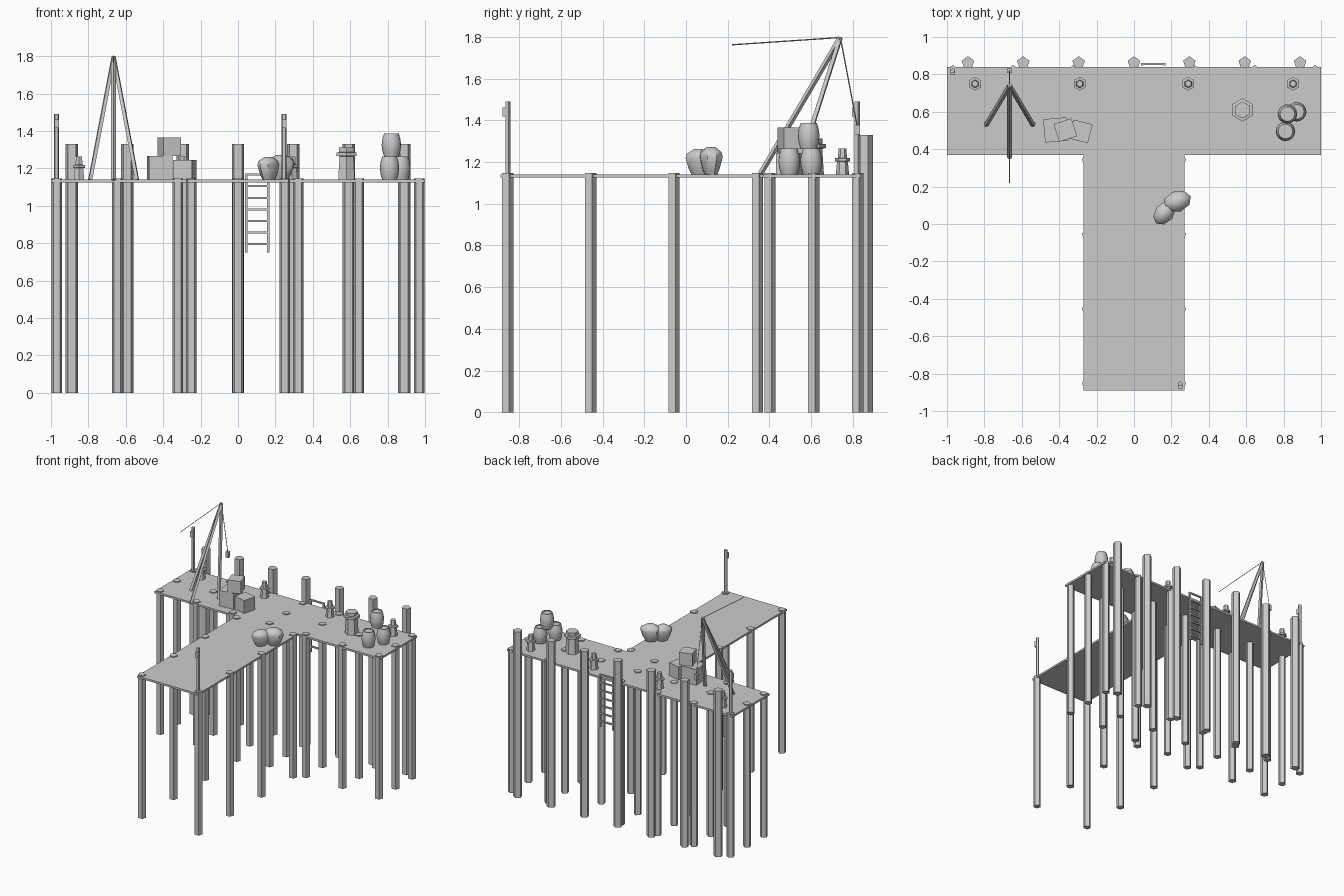
import bpy, bmesh, math
from mathutils import Vector, Matrix

cube = bpy.data.objects.get("Cube")
if cube:
    bpy.data.objects.remove(cube, do_unlink=True)

grey = bpy.data.materials.new("weathered_grey")
grey.use_nodes = True
colour = (0.6, 0.6, 0.6, 1)
grey.diffuse_color = colour
grey.node_tree.nodes["Principled BSDF"].inputs["Base Color"].default_value = colour

DECK = 1.14


def finish(name, bm, smooth=False):
    bmesh.ops.recalc_face_normals(bm, faces=bm.faces)
    mesh = bpy.data.meshes.new(name)
    bm.to_mesh(mesh)
    bm.free()
    mesh.materials.append(grey)
    obj = bpy.data.objects.new(name, mesh)
    bpy.context.collection.objects.link(obj)
    if smooth:
        bpy.ops.object.select_all(action='DESELECT')
        obj.select_set(True)
        bpy.context.view_layer.objects.active = obj
        bpy.ops.object.shade_smooth_by_angle(angle=math.radians(40))
    return obj


def lathe(name, profile, sides, loc, stretch=1, turn=0, smooth=False):
    """Revolve (radius, height) pairs; the first corner points to +y."""
    bm = bmesh.new()
    rings = []
    for r, z in profile:
        ring = []
        for i in range(sides):
            a = math.pi / 2 + math.tau * i / sides
            ring.append(bm.verts.new((r * stretch * math.cos(a), r * math.sin(a), z)))
        rings.append(ring)
    for low, high in zip(rings, rings[1:]):
        for i in range(sides):
            j = (i + 1) % sides
            bm.faces.new((low[i], low[j], high[j], high[i]))
    bm.faces.new(rings[0])
    bm.faces.new(rings[-1])
    obj = finish(name, bm, smooth)
    obj.location = loc
    obj.rotation_euler.z = math.radians(turn)
    return obj


def post(name, x, y, radius, bottom, top):
    return lathe(name, [(radius, bottom), (radius, top)], 5, (x, y, 0))


def box(name, centre, size, turn=0):
    bm = bmesh.new()
    bmesh.ops.create_cube(bm, size=1, matrix=Matrix.Diagonal((*size, 1)))
    obj = finish(name, bm)
    obj.location = centre
    obj.rotation_euler.z = math.radians(turn)
    return obj


def beam(name, start, end, radius, sides=4):
    a, b = Vector(start), Vector(end)
    obj = lathe(name, [(radius, 0), (radius, (b - a).length)], sides, a)
    obj.rotation_euler = (b - a).to_track_quat('Z', 'Y').to_euler()
    return obj


# T-shaped deck
bm = bmesh.new()
outline = [(-1, 0.84), (-1, 0.37), (-0.27, 0.37), (-0.27, -0.89)]
outline += [(-x, y) for x, y in reversed(outline)]
face = bm.faces.new([bm.verts.new((x, y, DECK - 0.015)) for x, y in outline])
out = bmesh.ops.extrude_face_region(bm, geom=[face])
bmesh.ops.translate(bm, vec=(0, 0, 0.015),
                    verts=[v for v in out["geom"] if isinstance(v, bmesh.types.BMVert)])
finish("deck", bm)

# Piles under the deck and taller mooring piles along the back
for i in range(-3, 4):
    for y in (0.4, 0.61, 0.82):
        post("cross_pile", i * 0.323, y, 0.03, 0, 1.147)
    post("mooring_pile", i * 0.296, 0.862, 0.035, 0, 1.33)
for x in (-0.25, 0.25):
    for y in (0.34, -0.06, -0.46, -0.857):
        post("walkway_pile", x, y, 0.03, 0, 1.147)

# Lamp posts
for x, y in ((-0.97, 0.82), (0.247, -0.855)):
    post("lamp_post", x, y, 0.014, DECK, 1.49)
    box("lamp", (x, y - 0.012, 1.44), (0.024, 0.024, 0.045))

# Bollards
for x in (-0.85, -0.29, 0.29, 0.85):
    lathe("bollard", [(0.032, 0), (0.026, 0.062), (0.037, 0.064), (0.037, 0.078),
                      (0.022, 0.08), (0.018, 0.125)], 6, (x, 0.75, DECK))

# Capstan
lathe("capstan", [(0.051, 0), (0.043, 0.125), (0.062, 0.127), (0.062, 0.145),
                  (0.045, 0.147), (0.045, 0.172)], 6, (0.58, 0.61, DECK))

# Barrels, one stacked on two
for x, y, z in ((0.81, 0.495, 0), (0.87, 0.6, 0), (0.82, 0.588, 0.123)):
    lathe("barrel", [(0.039, 0), (0.048, 0.03), (0.052, 0.062), (0.048, 0.095),
                     (0.039, 0.125), (0.034, 0.125), (0.034, 0.118)],
          16, (x, y, DECK + z), smooth=True)

# Crates
box("large_crate", (-0.418, 0.503, DECK + 0.063), (0.125, 0.125, 0.126), 5)
box("small_crate", (-0.285, 0.495, DECK + 0.052), (0.104, 0.104, 0.104), -14)
box("top_crate", (-0.367, 0.502, DECK + 0.176), (0.1, 0.1, 0.1), 18)

# Sacks
sack = [(0.03, 0), (0.042, 0.03), (0.056, 0.085), (0.05, 0.108), (0.02, 0.132)]
lathe("large_sack", sack, 8, (0.23, 0.12, DECK), 1.4, 20, True)
lathe("small_sack", [(r * 0.92, z * 0.92) for r, z in sack], 8,
      (0.163, 0.06, DECK), 1.4, 52, True)

# Hoist: three legs, stay rope and hanging block
apex = (-0.665, 0.74, 1.797)
for foot in ((-0.79, 0.53), (-0.54, 0.53), (-0.665, 0.355)):
    beam("hoist_leg", (*foot, DECK), apex, 0.013)
beam("stay_rope", apex, (-0.665, 0.22, 1.762), 0.003)
beam("hanging_rope", apex, (-0.665, 0.82, 1.375), 0.003)
box("hanging_block", (-0.665, 0.82, 1.355), (0.026, 0.026, 0.045))

# Ladder on the back edge
for x in (0.044, 0.161):
    box("ladder_rail", (x, 0.855, 0.96), (0.014, 0.014, 0.42))
for i in range(7):
    box("ladder_rung", (0.1025, 0.855, 0.795 + i * 0.062), (0.125, 0.012, 0.011))
